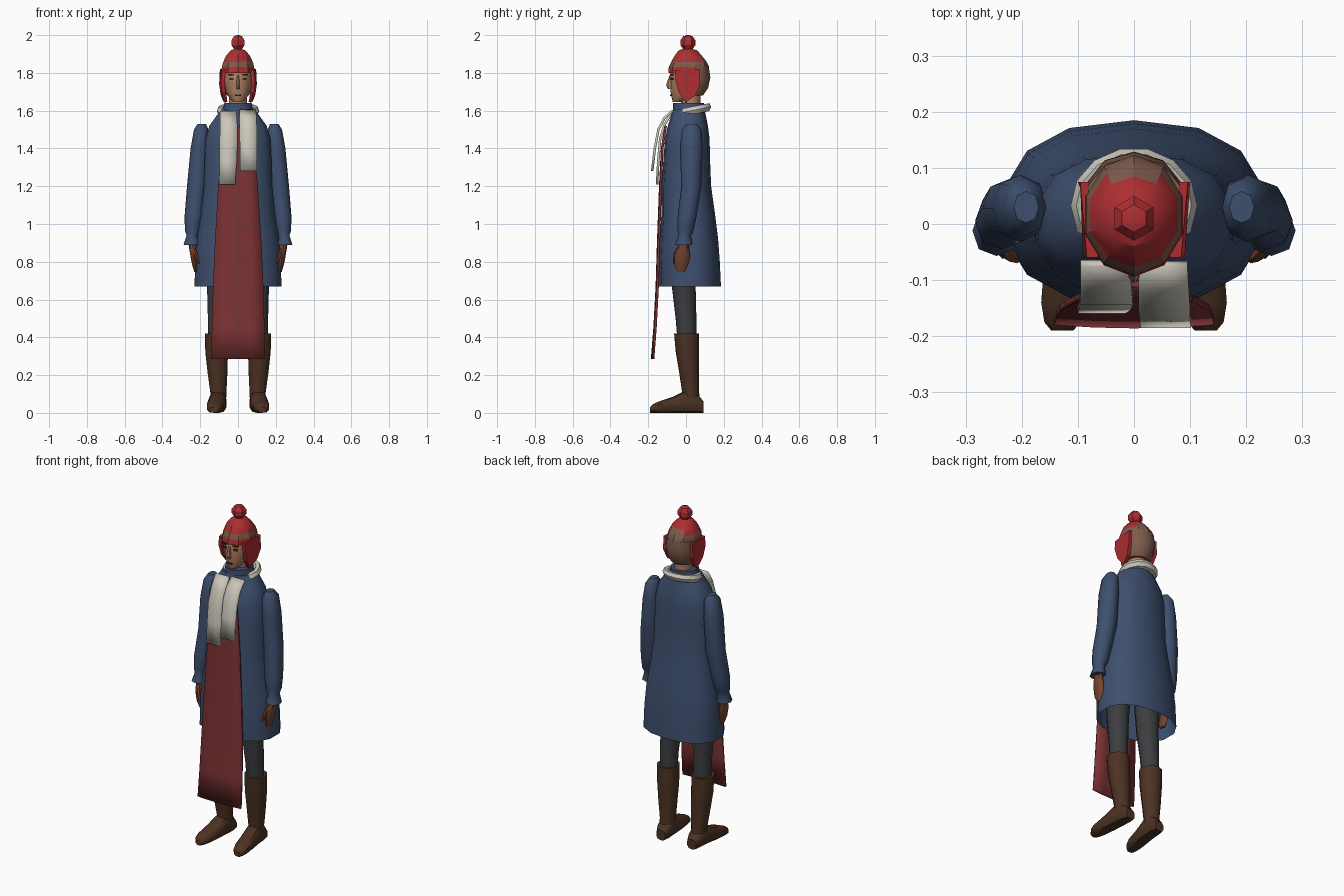
import bpy, bmesh, math
from mathutils import Vector

if "Cube" in bpy.data.objects:
    bpy.data.objects.remove(bpy.data.objects["Cube"])


def material(name, srgb):
    m = bpy.data.materials.new(name)
    lin = [((c / 255 + 0.055) / 1.055) ** 2.4 for c in srgb]
    m.diffuse_color = (*lin, 1)
    m.use_nodes = True
    m.node_tree.nodes["Principled BSDF"].inputs["Base Color"].default_value = m.diffuse_color
    return m


BLUE = material("coat blue", (62, 79, 110))
MAROON = material("panel red", (124, 50, 52))
RED = material("hat red", (174, 46, 50))
CREAM = material("scarf cream", (205, 200, 188))
SKIN = material("face skin", (174, 128, 98))
TAN = material("hand skin", (118, 68, 46))
GREY = material("trouser grey", (60, 61, 63))
BROWN = material("boot brown", (76, 50, 35))
HAIR = material("hat and hair brown", (126, 92, 76))
DARK = material("feature dark", (70, 38, 32))


def finish(name, bm, mats, angle=40):
    bmesh.ops.recalc_face_normals(bm, faces=bm.faces)
    me = bpy.data.meshes.new(name)
    bm.to_mesh(me)
    bm.free()
    for m in mats if isinstance(mats, tuple) else (mats,):
        me.materials.append(m)
    ob = bpy.data.objects.new(name, me)
    bpy.context.collection.objects.link(ob)
    bpy.ops.object.select_all(action='DESELECT')
    ob.select_set(True)
    bpy.context.view_layer.objects.active = ob
    if angle:
        bpy.ops.object.shade_smooth_by_angle(angle=math.radians(angle))
    return ob


def loft(name, sections, mats, n=8, power=1.0, axis='z', caps=(True, True), rule=None, angle=40):
    """Skin elliptical rings; each section is (centre a, centre b, position, radius a, radius b)."""
    bm = bmesh.new()
    rings = []
    for ca, cb, t, ra, rb in sections:
        ring = []
        for i in range(n):
            a = math.pi / 2 + math.tau * i / n
            c, s = math.cos(a), math.sin(a)
            u = ca + ra * math.copysign(abs(c) ** power, c)
            v = cb + rb * math.copysign(abs(s) ** power, s)
            ring.append(bm.verts.new((u, v, t) if axis == 'z' else (u, t, v)))
        rings.append(ring)
    for k in range(len(rings) - 1):
        for i in range(n):
            j = (i + 1) % n
            f = bm.faces.new((rings[k][i], rings[k][j], rings[k + 1][j], rings[k + 1][i]))
            if rule:
                f.material_index = rule(k, f.calc_center_median())
    for use, ring in zip(caps, (rings[0], rings[-1])):
        if use:
            bm.faces.new(ring)
    return finish(name, bm, mats, angle)


def sheet(name, stations, mat, thick, bend=0.0, cols=4):
    """Hanging cloth; each station is (z, y, left x, right x)."""
    bm = bmesh.new()
    rows = []
    for z, y, x0, x1 in stations:
        xs = [x0 + (x1 - x0) * i / cols for i in range(cols + 1)]
        rows.append([bm.verts.new((x, y + bend * x * x, z)) for x in xs])
    for a, b in zip(rows, rows[1:]):
        for i in range(cols):
            bm.faces.new((a[i], a[i + 1], b[i + 1], b[i]))
    ob = finish(name, bm, mat)
    mod = ob.modifiers.new("thickness", 'SOLIDIFY')
    mod.thickness = thick
    mod.offset = 0
    return ob


def plate(name, centre, size, mat, turn=0.0):
    bm = bmesh.new()
    bmesh.ops.create_cube(bm, size=1)
    for v in bm.verts:
        v.co = Vector([v.co[i] * size[i] for i in range(3)])
    ob = finish(name, bm, mat, 0)
    ob.location = centre
    ob.rotation_euler.z = turn
    return ob


# Coat body, open at the hem
loft("coat", [(0, .02, .67, .235, .165), (0, .017, .80, .232, .162), (0, .015, .92, .222, .155),
              (0, .012, 1.05, .20, .142), (0, .002, 1.20, .185, .131), (0, .004, 1.35, .18, .123),
              (0, .007, 1.45, .175, .118), (0, .01, 1.52, .155, .106), (0, .013, 1.57, .118, .093),
              (0, .015, 1.61, .09, .083)],
     BLUE, n=14, power=.85, caps=(False, True), angle=50)
loft("coat_collar", [(0, .015, 1.57, .09, .085), (0, .012, 1.64, .076, .082)], BLUE, n=10)

# Long hanging front panel
sheet("front_panel", [(1.52, -.108, -.07, .07), (1.40, -.127, -.085, .085), (1.20, -.137, -.105, .105),
                      (.90, -.148, -.122, .124), (.67, -.155, -.132, .134), (.45, -.167, -.138, .14),
                      (.285, -.18, -.142, .142)], MAROON, .012, bend=.3)

# Scarf: tilted neck loop and two hanging ends
bm = bmesh.new()
N, M = 14, 6
grid = []
for i in range(N):
    a = math.tau * i / N
    ring = []
    for j in range(M):
        b = math.tau * j / M
        r = .02 * math.cos(b)
        y = .033 + (.083 + r) * math.sin(a)
        ring.append(bm.verts.new(((.093 + r) * math.cos(a), y, 1.594 + .2 * y + .024 * math.sin(b))))
    grid.append(ring)
for i in range(N):
    for j in range(M):
        p, q = grid[i], grid[(i + 1) % N]
        bm.faces.new((p[j], q[j], q[(j + 1) % M], p[(j + 1) % M]))
finish("scarf_loop", bm, CREAM, 50)
sheet("scarf_end_left", [(1.595, -.07, -.095, -.008), (1.53, -.112, -.095, -.004), (1.45, -.137, -.097, -.002),
                         (1.33, -.147, -.098, -.006), (1.21, -.153, -.10, -.015)], CREAM, .013, cols=2)
sheet("scarf_end_right", [(1.60, -.07, .008, .095), (1.56, -.115, .008, .098), (1.50, -.146, .008, .1),
                          (1.40, -.165, .01, .1), (1.28, -.179, .012, .102)], CREAM, .013, cols=2)

for s, side in ((-1, "left"), (1, "right")):
    # Sleeve with gathered, flared cuff
    loft("sleeve_" + side, [(s * x, y, z, a, b) for x, y, z, a, b in (
        (.192, .03, 1.53, .022, .028), (.195, .03, 1.50, .038, .052), (.203, .028, 1.40, .048, .06),
        (.216, .028, 1.20, .054, .053), (.234, .006, 1.04, .049, .05), (.240, -.002, .965, .041, .042),
        (.243, -.008, .94, .029, .034), (.245, -.012, .89, .043, .045))], BLUE, n=8, power=.9, angle=50)
    # Hand, fingers and thumb
    loft("hand_" + side, [(s * x, y, z, a, b) for x, y, z, a, b in (
        (.245, -.01, .93, .02, .024), (.240, -.015, .88, .02, .03), (.234, -.02, .83, .018, .042),
        (.228, -.025, .785, .015, .036), (.222, -.025, .745, .009, .02))], TAN, n=8)
    loft("thumb_" + side, [(s * x, y, z, a, b) for x, y, z, a, b in (
        (.238, -.035, .88, .01, .012), (.222, -.055, .84, .011, .012), (.208, -.062, .79, .006, .008))],
         TAN, n=6)
    # Trouser leg
    loft("trouser_leg_" + side, [(s * x, y, z, a, b) for x, y, z, a, b in (
        (.10, -.01, .95, .085, .075), (.105, -.012, .67, .062, .063),
        (.11, .0, .50, .052, .055), (.112, .005, .38, .05, .05))], GREY, n=10)
    # Boot shaft and foot
    loft("boot_shaft_" + side, [(s * x, y, z, a, b) for x, y, z, a, b in (
        (.115, .003, .42, .064, .066), (.113, .008, .32, .063, .062), (.108, .018, .20, .054, .052),
        (.104, .024, .11, .045, .045), (.104, .03, .03, .042, .05))], BROWN, n=10)
    loft("boot_foot_" + side, [(s * x, h / 2, y, w, h / 2) for x, y, w, h in (
        (.102, .093, .03, .06), (.103, .06, .043, .1), (.108, -.01, .046, .115), (.115, -.07, .047, .085),
        (.123, -.14, .044, .062), (.127, -.175, .034, .046), (.128, -.19, .02, .03))],
         BROWN, n=10, power=.75, axis='y')

# Neck, head and nose
loft("neck", [(0, .025, 1.60, .05, .05), (0, .025, 1.72, .048, .052)], SKIN, n=10)
loft("head", [(0, -.045, 1.645, .022, .025), (0, -.025, 1.665, .045, .05), (0, -.005, 1.70, .064, .077),
              (0, .01, 1.75, .076, .093), (0, .015, 1.80, .08, .098), (0, .015, 1.85, .07, .08)],
     SKIN, n=12)
loft("nose", [(0, -.08, 1.785, .006, .008), (0, -.086, 1.735, .011, .02), (0, -.08, 1.715, .012, .016)],
     SKIN, n=6, angle=0)
plate("mouth", (0, -.079, 1.682), (.034, .009, .007), DARK)

# Hair behind the ears
loft("back_hair", [(0, .045, 1.68, .06, .045), (0, .047, 1.72, .08, .07), (0, .048, 1.775, .089, .081),
                   (0, .045, 1.83, .086, .076)], HAIR, n=10)

# Knitted hat with a stripe, widening to the back
loft("hat", [(0, .014, 1.80, .092, .108), (0, .016, 1.832, .09, .107), (0, .016, 1.858, .082, .094),
             (0, .012, 1.89, .067, .073), (0, .01, 1.918, .042, .05), (0, .01, 1.93, .015, .018)],
     (RED, HAIR), n=10, caps=(False, True), angle=30,
     rule=lambda k, c: int(k == 1 or (k == 0 and c.y > .09) or (k == 2 and c.y > .07)))
bm = bmesh.new()
bmesh.ops.create_uvsphere(bm, u_segments=6, v_segments=5, radius=.042)
finish("hat_pompom", bm, RED, 30).location = (0, .01, 1.96)

# Ear flaps, ties, eyes and brows
for s, side in ((-1, "left"), (1, "right")):
    bm = bmesh.new()
    outline = [(-.06, 1.815, .076), (.075, 1.82, .088), (.075, 1.74, .092), (.05, 1.68, .083),
               (.0, 1.645, .068), (-.04, 1.70, .078), (-.055, 1.76, .083)]
    outer = [bm.verts.new((s * (x + .008), y, z)) for y, z, x in outline]
    inner = [bm.verts.new((s * (x - .012), y, z)) for y, z, x in outline]
    bm.faces.new(outer)
    bm.faces.new(inner)
    for i in range(len(outer)):
        j = (i + 1) % len(outer)
        bm.faces.new((outer[i], outer[j], inner[j], inner[i]))
    finish("ear_flap_" + side, bm, RED, 0)
    loft("flap_tie_" + side, [(s * .07, .0, 1.66, .004, .004), (s * .066, -.005, 1.60, .004, .004)], RED, n=5)
    plate("eye_" + side, (s * .034, -.0735, 1.768), (.022, .009, .012), DARK, s * .3)
    plate("brow_" + side, (s * .036, -.0745, 1.79), (.032, .009, .006), DARK, s * .3)
